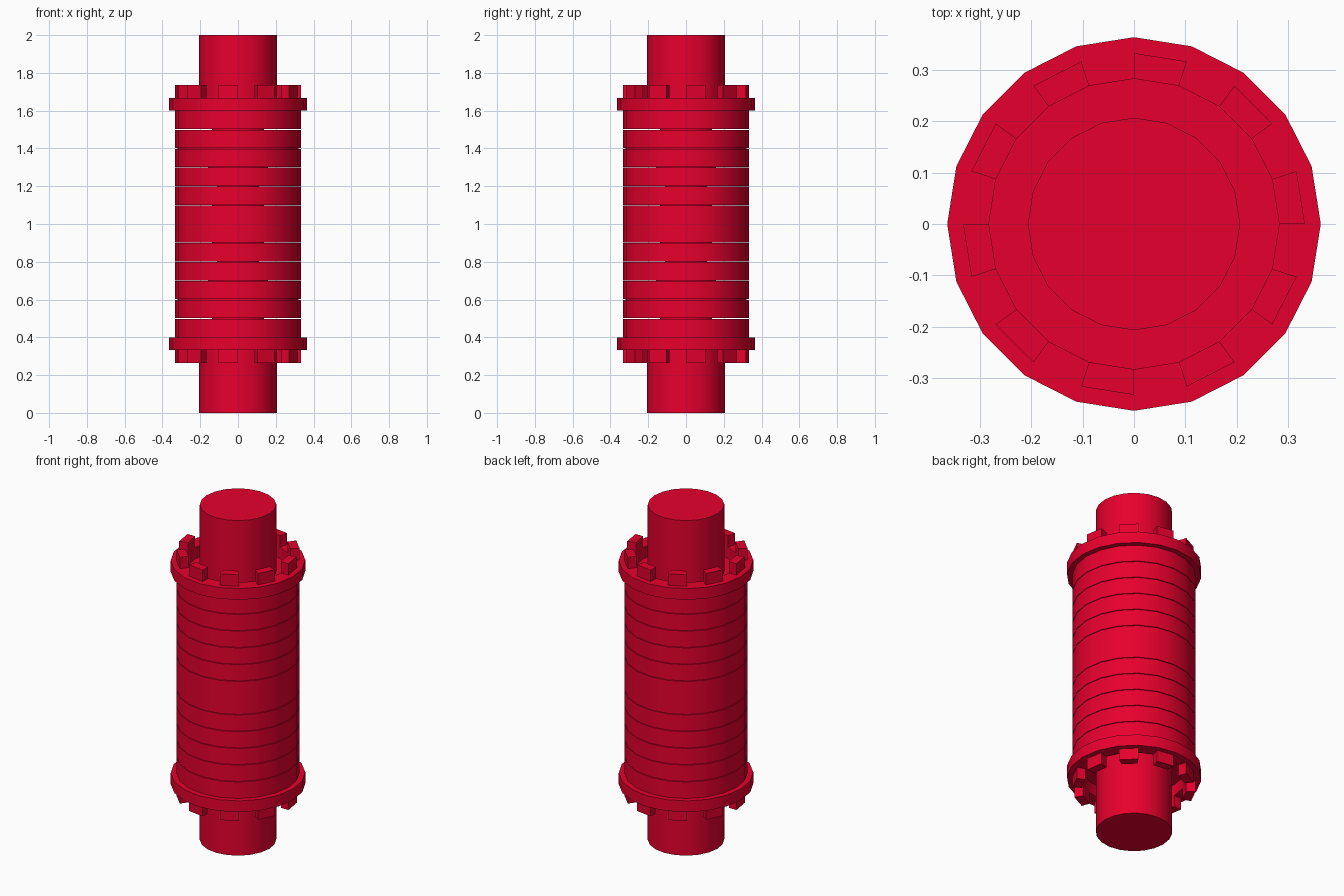
import bpy, bmesh
from math import cos, sin, radians

SIDES = 20
STEP = 360 / SIDES

cube = bpy.data.objects.get("Cube")
if cube:
    bpy.data.objects.remove(cube)

# Single red material
red = bpy.data.materials.new("bright_crimson")
red.use_nodes = True
colour = (0.8, 0.0, 0.026, 1)
red.diffuse_color = colour
red.node_tree.nodes["Principled BSDF"].inputs["Base Color"].default_value = colour


def finish(bm, name):
    bmesh.ops.recalc_face_normals(bm, faces=bm.faces)
    mesh = bpy.data.meshes.new(name)
    bm.to_mesh(mesh)
    bm.free()
    mesh.materials.append(red)
    obj = bpy.data.objects.new(name, mesh)
    bpy.context.collection.objects.link(obj)
    bpy.ops.object.select_all(action='DESELECT')
    obj.select_set(True)
    bpy.context.view_layer.objects.active = obj
    bpy.ops.object.shade_smooth_by_angle(angle=radians(30))


def ring_verts(bm, r, z):
    return [bm.verts.new((r * cos(radians(i * STEP)), r * sin(radians(i * STEP)), z))
            for i in range(SIDES)]


def disc(name, r, z0, z1):
    """Solid faceted cylinder."""
    bm = bmesh.new()
    low, high = ring_verts(bm, r, z0), ring_verts(bm, r, z1)
    bm.faces.new(low[::-1])
    bm.faces.new(high)
    for i in range(SIDES):
        j = (i + 1) % SIDES
        bm.faces.new((low[i], low[j], high[j], high[i]))
    finish(bm, name)


def sectors(name, r0, r1, z0, z1, every=1):
    """Annular wedges; every=1 gives a closed ring, 2 gives separate teeth."""
    bm = bmesh.new()
    loops = [ring_verts(bm, r, z) for r, z in ((r0, z0), (r1, z0), (r1, z1), (r0, z1))]
    for i in range(0, SIDES, every):
        j = (i + 1) % SIDES
        for a, b in zip(loops, loops[1:] + loops[:1]):
            bm.faces.new((a[i], a[j], b[j], b[i]))
        if every > 1:
            bm.faces.new([loop[i] for loop in loops])
            bm.faces.new([loop[j] for loop in loops])
    finish(bm, name)


# Stacked body discs separated by hairline gaps
GAP = 0.0017
cuts = [0.4, 0.5, 0.6, 0.7, 0.8, 0.9, 1.1, 1.2, 1.3, 1.4, 1.5, 1.6]
for n, (a, b) in enumerate(zip(cuts, cuts[1:])):
    disc(f"body_disc_{n + 1}", 0.333, a + GAP * (n > 0), b - GAP * (b < 1.6))

# Hubs joining the discs, symmetric about the middle
hubs = [0.137, 0.32, 0.16, 0.11, 0.137]
for n, (z, r) in enumerate(zip(cuts[1:-1], hubs + hubs[::-1])):
    disc(f"hub_{n + 1}", r, z - GAP, z + GAP)

# End shaft, flange and teeth at both ends
for end, at in (("top", lambda z: 1 + z), ("bottom", lambda z: 1 - z)):
    disc(end + "_shaft", 0.207, at(0.6), at(1))
    sectors(end + "_flange", 0.283, 0.364, at(0.6), at(0.667))
    sectors(end + "_teeth", 0.283, 0.333, at(0.667), at(0.735), every=2)
